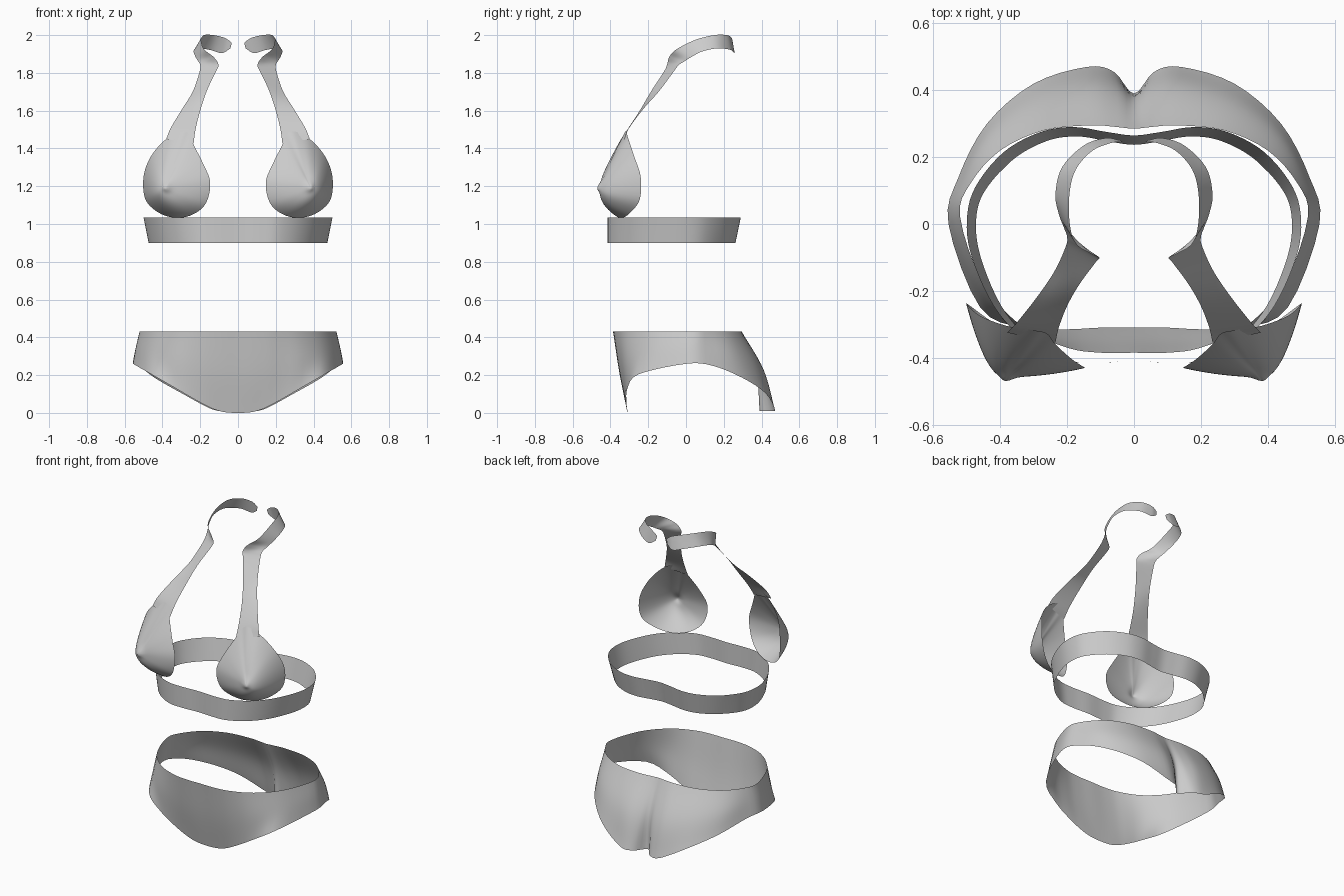
import bpy, bmesh, math
from mathutils import Vector

if "Cube" in bpy.data.objects:
    bpy.data.objects.remove(bpy.data.objects["Cube"])


def spline(pts, n, closed=False):
    """Catmull-Rom samples through pts, n per span."""
    p = [Vector(q) for q in pts]
    k = len(p)
    if closed:
        get = lambda i: p[i % k]
    else:
        ext = [2 * p[0] - p[1]] + p + [2 * p[-1] - p[-2]]
        get = lambda i: ext[i + 1]
    out = []
    for i in range(k if closed else k - 1):
        a, b, c, d = (get(i + j) for j in (-1, 0, 1, 2))
        for s in range(n):
            t = s / n
            out.append(0.5 * (2 * b + (c - a) * t + (2 * a - 5 * b + 4 * c - d) * t * t
                              + (3 * b - a - 3 * c + d) * t ** 3))
    if not closed:
        out.append(p[-1].copy())
    return out


def whole(half):
    """Complete a front-to-back half outline into a symmetric loop."""
    return half + [(-x, y, z) for x, y, z in half[-2:0:-1]]


def loft(name, rows, closed, mirror=False, tip=None):
    bm = bmesh.new()
    grid = [[bm.verts.new(v) for v in r] for r in rows]
    m = len(rows[0])
    for r0, r1 in zip(grid, grid[1:]):
        for i in range(m if closed else m - 1):
            j = (i + 1) % m
            bm.faces.new((r0[i], r0[j], r1[j], r1[i]))
    if tip is not None:
        v = bm.verts.new(tip)
        for i in range(m):
            bm.faces.new((grid[-1][i], grid[-1][(i + 1) % m], v))
    bmesh.ops.recalc_face_normals(bm, faces=bm.faces[:])
    me = bpy.data.meshes.new(name)
    bm.to_mesh(me)
    bm.free()
    ob = bpy.data.objects.new(name, me)
    bpy.context.collection.objects.link(ob)
    for f in me.polygons:
        f.use_smooth = True
    if mirror:
        ob.modifiers.new("mirror", 'MIRROR').use_mirror_merge = False
    return ob


# Briefs: waist, hip and leg-opening outlines, lofted
waist = [(x, y, .43) for x, y in (
    (0, -.385), (.1, -.385), (.2, -.37), (.33, -.31), (.45, -.18), (.52, .02),
    (.49, .12), (.4, .22), (.27, .28), (.13, .295), (.05, .29), (0, .285))]
hip = [(0, -.352, .21), (.11, -.352, .215), (.21, -.345, .24), (.345, -.31, .28),
       (.465, -.2, .32), (.54, .01, .345), (.51, .13, .34), (.435, .26, .31),
       (.3, .36, .27), (.14, .41, .23), (.05, .397, .22), (0, .37, .22)]
hem = [(0, -.31, 0), (.1, -.31, .01), (.2, -.315, .055), (.33, -.31, .13),
       (.46, -.25, .205), (.555, 0, .26), (.525, .14, .25), (.44, .3, .185),
       (.3, .42, .105), (.14, .47, .02), (.06, .455, .01), (0, .39, .01)]
loops = [spline(whole(h), 4, True) for h in (waist, hip, hem)]
columns = [spline(c, 8) for c in zip(*loops)]
loft("briefs", list(zip(*columns)), True)

# Under-bust band, slightly narrower at its lower edge
band = [(x, y, 1.035) for x, y in (
    (0, -.41), (.12, -.415), (.22, -.405), (.33, -.345), (.42, -.245), (.485, -.1),
    (.5, .01), (.475, .11), (.39, .215), (.28, .275), (.18, .29), (.08, .275), (0, .265))]
top = spline(whole(band), 5, True)
rows = []
for k in range(5):
    t = k / 4
    rows.append([Vector((v.x * (1 - .055 * t), v.y - (.028 * t if v.y > 0 else 0) * min(1, abs(v.y) / .2),
                         1.035 - .135 * t)) for v in top])
loft("under_band", rows, True)

# Cups: teardrop rim bulging forward to a small point
rim = [(.3, -.318, 1.49), (.38, -.305, 1.45), (.46, -.275, 1.36), (.5, -.24, 1.25),
       (.49, -.245, 1.13), (.42, -.295, 1.06), (.33, -.34, 1.033), (.24, -.38, 1.05),
       (.17, -.42, 1.11), (.147, -.43, 1.22), (.185, -.405, 1.32), (.235, -.36, 1.42),
       (.26, -.328, 1.475)]
apex = Vector((.385, -.458, 1.19))
edge = spline(rim, 5, True)
rows = []
for k in range(20):
    t = k / 20
    ring = []
    for r in edge:
        p = 1.15 + 1.35 * (1.49 - r.z) / .455
        v = r.lerp(apex, t)
        f = 1 - (1 - t) ** p
        v.y = r.y + (apex.y - r.y) * f - .012 * math.exp(-((1 - t) / .12) ** 2)
        ring.append(v)
    rows.append(ring)
loft("cups", rows, True, mirror=True, tip=apex + Vector((0, -.012, 0)))

# Halter straps: ribbon between two edges, twisting round the neck
inner = [(.235, -.355, 1.425), (.225, -.31, 1.5), (.2, -.245, 1.6), (.163, -.18, 1.71),
         (.115, -.115, 1.81), (.104, -.1, 1.845), (.13, -.088, 1.885), (.18, -.05, 1.925),
         (.195, .05, 1.975), (.18, .15, 2.0), (.13, .215, 2.0), (.07, .242, 1.985),
         (.033, .245, 1.96)]
outer = [(.38, -.325, 1.45), (.355, -.3, 1.51), (.295, -.225, 1.61), (.24, -.145, 1.7),
         (.205, -.07, 1.8), (.2, -.04, 1.84), (.21, -.01, 1.86), (.225, .03, 1.885),
         (.235, .09, 1.915), (.215, .17, 1.93), (.15, .235, 1.922), (.085, .257, 1.905),
         (.04, .25, 1.93)]
a, b = spline(inner, 6), spline(outer, 6)
loft("halter_straps", [[p.lerp(q, k / 4) for p, q in zip(a, b)] for k in range(5)],
     False, mirror=True)
